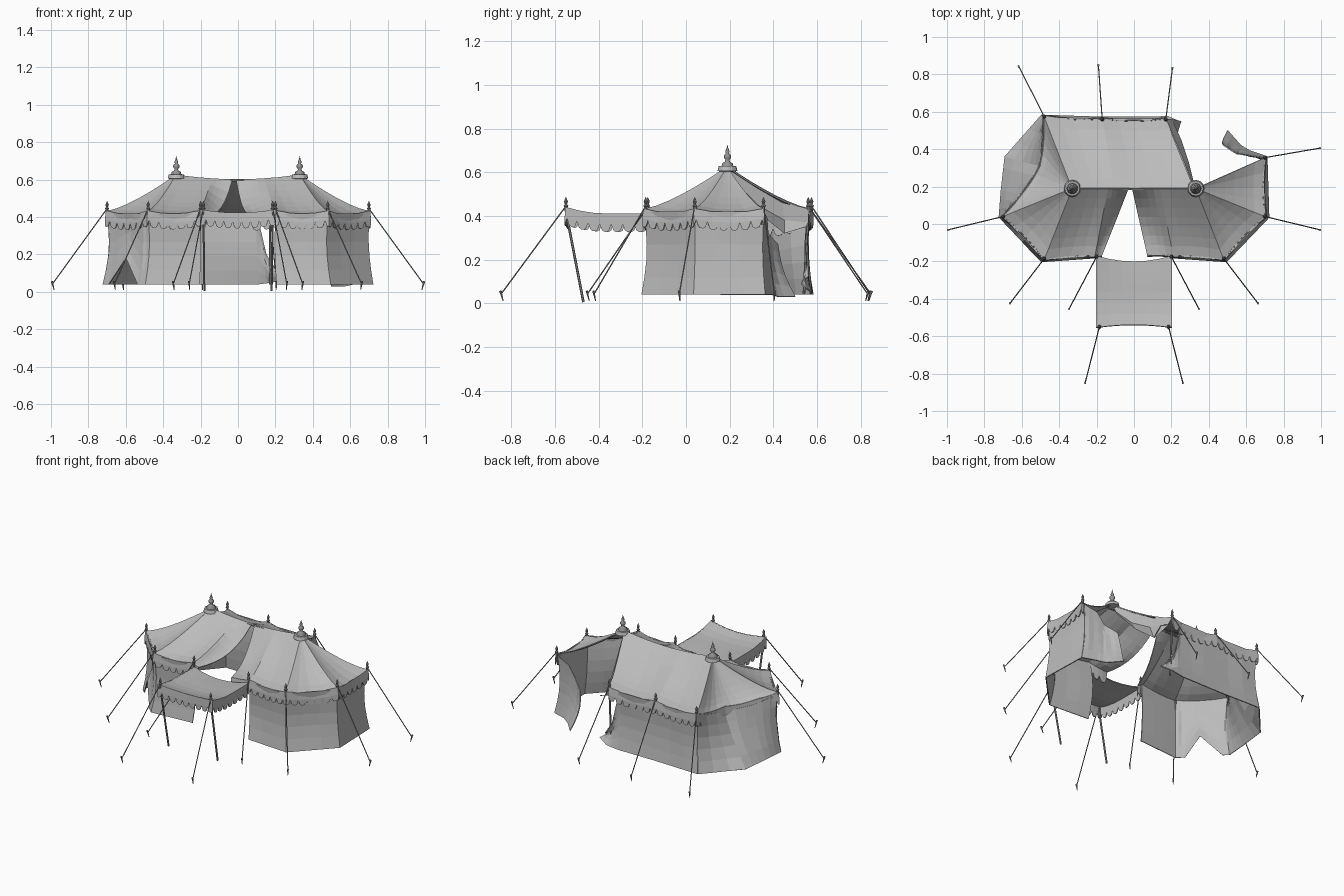
import bpy, bmesh, math, random
from mathutils import Vector

random.seed(4)
if "Cube" in bpy.data.objects:
    bpy.data.objects.remove(bpy.data.objects["Cube"])


def material(name, v):
    m = bpy.data.materials.new(name)
    m.use_nodes = True
    m.diffuse_color = (v, v, v, 1)
    m.node_tree.nodes["Principled BSDF"].inputs["Base Color"].default_value = (v, v, v, 1)
    return m


canvas = material("grey canvas", 0.5)
wood = material("dark grey wood", 0.3)


def finish(name, bm, mat, thick=0):
    me = bpy.data.meshes.new(name)
    bm.to_mesh(me)
    bm.free()
    me.materials.append(mat)
    ob = bpy.data.objects.new(name, me)
    bpy.context.scene.collection.objects.link(ob)
    if thick:
        s = ob.modifiers.new("thickness", "SOLIDIFY")
        s.thickness, s.offset = thick, 0
    return ob


def sheet(name, rows, thick=0.006):
    """Cloth spanned between rows of points."""
    bm = bmesh.new()
    vs = [[bm.verts.new(p) for p in r] for r in rows]
    for a, b in zip(vs, vs[1:]):
        for i in range(len(a) - 1):
            bm.faces.new((a[i], a[i + 1], b[i + 1], b[i]))
    return finish(name, bm, canvas, thick)


def rod(name, a, b, r, r2=None, sides=6):
    a, b = Vector(a), Vector(b)
    bm = bmesh.new()
    bmesh.ops.create_cone(bm, cap_ends=True, segments=sides, radius1=r,
                          radius2=r if r2 is None else r2, depth=(b - a).length)
    ob = finish(name, bm, wood)
    ob.location = (a + b) / 2
    ob.rotation_euler = (b - a).to_track_quat("Z", "Y").to_euler()
    return ob


def lathe(name, profile, loc, mat, sides=12):
    bm = bmesh.new()
    vs = [bm.verts.new((r, 0, z)) for r, z in profile]
    es = [bm.edges.new(p) for p in zip(vs, vs[1:])]
    bmesh.ops.spin(bm, geom=vs + es, axis=(0, 0, 1), cent=(0, 0, 0),
                   angle=math.tau, steps=sides, use_merge=True)
    bmesh.ops.remove_doubles(bm, verts=bm.verts, dist=0.0001)
    bmesh.ops.recalc_face_normals(bm, faces=bm.faces)
    ob = finish(name, bm, mat)
    ob.location = loc
    return ob


RIDGE_Y = 0.19
CENTRE = Vector((0, RIDGE_Y, 0))
EAVE = 0.43


def outward(p, d):
    o = Vector((p.x * 0.6, p.y - RIDGE_Y, 0))
    return p + o.normalized() * d


def valance(name, edge, push=0.01):
    """Toothed band hanging from an edge polyline."""
    pts = []
    for a, b in zip(edge, edge[1:]):
        n = max(1, round((b - a).length / 0.01))
        pts += [a.lerp(b, i / n) for i in range(n)]
    pts.append(edge[-1])
    teeth = (0.046, 0.074, 0.08, 0.08, 0.074)
    top = [outward(p, push * 0.4) + Vector((0, 0, 0.004)) for p in pts]
    mid = [outward(p, push) - Vector((0, 0, 0.042)) for p in pts]
    low = [outward(p, push) - Vector((0, 0, teeth[i % 5])) for i, p in enumerate(pts)]
    sheet(name, [top, mid, low], 0.005)


def roof(name, stations, n=4, levels=7):
    """Stations: eave x, y, z, the x where the seam meets the ridge, droop power."""
    eave, ridge, droop = [], [], []
    for k, (a, b) in enumerate(zip(stations, stations[1:])):
        A, B = Vector(a[:3]), Vector(b[:3])
        span = (B - A).length
        for i in range(n + (k == len(stations) - 2)):
            u = i / n
            sag = 4 * u * (1 - u) * span
            p = A.lerp(B, u)
            eave.append(outward(p, -0.04 * sag) - Vector((0, 0, 0.06 * sag)))
            x = a[3] + (b[3] - a[3]) * u
            ridge.append(Vector((x, RIDGE_Y, 0.60 + 0.025 * (x / 0.33) ** 2)))
            droop.append(a[4] + (b[4] - a[4]) * u)
    rows = []
    for j in range(levels + 1):
        v = j / levels
        row = []
        for e, r, d in zip(eave, ridge, droop):
            p = e.lerp(r, v)
            p.z = e.z + (r.z - e.z) * v ** d
            row.append(p)
        rows.append(row)
    sheet(name, rows)
    valance(name + "_valance", eave)


# Roof cloth: torn open above the entrance and at one rear corner
T = 1.35
roof("right_roof", [(0.07, -0.165, 0.41, -0.01, 2.6), (0.21, -0.17, EAVE, 0.14, T), (0.48, -0.19, EAVE, 0.33, T),
                    (0.70, 0.04, EAVE, 0.33, T), (0.70, 0.355, EAVE, 0.33, T)])
roof("left_roof", [(0.17, 0.56, EAVE, 0.32, T), (-0.17, 0.56, EAVE, -0.1, T), (-0.48, 0.575, EAVE, -0.33, T),
                   (-0.50, 0.31, 0.385, -0.33, T), (-0.62, 0.13, 0.40, -0.33, T), (-0.70, 0.04, EAVE, -0.33, T),
                   (-0.48, -0.19, EAVE, -0.33, T), (-0.21, -0.17, EAVE, -0.14, T),
                   (-0.17, -0.165, 0.41, -0.03, 2.8)])
rod("ridge_pole", (-0.33, RIDGE_Y, 0.595), (0.33, RIDGE_Y, 0.595), 0.008)


def W(x, y, top=0.42, bot=0.04, base=None):
    """One wall seam: its top point and its hem point."""
    t = Vector((x, y, top))
    b = Vector((*base, bot)) if base else CENTRE + (t - CENTRE) * 1.03
    b.z = bot
    return t, b


def wall(name, path, n=3, levels=5):
    cols = []
    for k, (p, q) in enumerate(zip(path, path[1:])):
        for i in range(n + (k == len(path) - 2)):
            u = i / n
            t, b = p[0].lerp(q[0], u), p[1].lerp(q[1], u)
            wave = random.uniform(-0.008, 0.004)
            cols.append([outward(t.lerp(b, j / levels), math.sin(math.pi * j / levels) * (wave - 0.017))
                         for j in range(levels + 1)])
    sheet(name, [list(r) for r in zip(*cols)])


# Side walls, one with a raised torn hem
wall("right_wall", [W(0.2, -0.17), W(0.48, -0.19), W(0.70, 0.04), W(0.69, 0.355)])
wall("left_wall", [W(-0.2, -0.17), W(-0.48, -0.19), W(-0.52, -0.15), W(-0.58, -0.085, bot=0.18),
                   W(-0.67, 0.01), W(-0.70, 0.04), W(-0.61, 0.15, 0.37, 0.04, (-0.71, 0.18)),
                   W(-0.50, 0.31, 0.35, 0.04, (-0.69, 0.36)), W(-0.48, 0.57)])
wall("back_wall", [W(-0.48, 0.57), W(-0.17, 0.56), W(0.10, 0.56),
                   W(0.15, 0.56, 0.2, 0.05, (0.18, 0.575)), W(0.2, 0.56, 0.12, 0.07, (0.25, 0.545))])

# Loose cloth beside the open rear corner
wall("loose_flap", [W(0.69, 0.355), W(0.60, 0.37, 0.39, 0.04, (0.62, 0.39)),
                    W(0.55, 0.375, 0.32, 0.03, (0.57, 0.42)),
                    W(0.48, 0.42, 0.27, 0.03, (0.50, 0.50))])
sheet("folded_roof_edge", [
    [Vector(p) for p in ((0.32, RIDGE_Y, 0.615), (0.27, 0.32, 0.53), (0.22, 0.44, 0.46), (0.17, 0.56, 0.43))],
    [Vector(p) for p in ((0.32, 0.21, 0.57), (0.29, 0.33, 0.45), (0.25, 0.45, 0.38), (0.20, 0.56, 0.37))],
    [Vector(p) for p in ((0.31, 0.21, 0.56), (0.27, 0.34, 0.41), (0.22, 0.45, 0.32), (0.25, 0.55, 0.35))]])


# Entrance canopy
def canopy_point(u, v):
    bow = 1 - (2 * u - 1) ** 2
    y = -0.17 - 0.38 * v - 0.03 * bow * (1 - v) + 0.015 * bow * v
    z = 0.407 + 0.03 * max(0, 2 * v - 1) ** 2 - 0.018 * bow + 0.006 * bow * math.sin(math.pi * v)
    return Vector(((u - 0.5) * 0.4, y, z))


N = 6
sheet("canopy", [[canopy_point(i / N, j / N) for i in range(N + 1)] for j in range(N + 1)])
valance("canopy_valance", [canopy_point(0, j / N) for j in range(N + 1)]
        + [canopy_point(i / N, 1) for i in range(1, N + 1)]
        + [canopy_point(1, 1 - j / N) for j in range(1, N + 1)], 0.004)

# Pointed poles, guy ropes and pegs
STAKES = [  # pole x, y; foot x, y, z; peg x, y
    ((0.48, -0.185), (0.48, -0.18, 0.36), (0.66, -0.42)),
    ((0.20, -0.175), (0.20, -0.17, 0.36), (0.345, -0.45)),
    ((0.70, 0.04), (0.695, 0.04, 0.36), (0.99, -0.03)),
    ((0.185, -0.55), (0.18, -0.47, 0.005), (0.26, -0.845)),
]
MIRROR = [((-x, y), (-fx, fy, fz), (-px, py)) for (x, y), (fx, fy, fz), (px, py) in STAKES]
REAR = [
    ((0.70, 0.355), (0.695, 0.35, 0.36), (0.99, 0.405)),
    ((0.17, 0.56), (0.17, 0.54, 0.04), (0.205, 0.83)),
    ((-0.17, 0.56), (-0.17, 0.55, 0.36), (-0.19, 0.845)),
    ((-0.48, 0.575), (-0.48, 0.57, 0.36), (-0.615, 0.84)),
]
TIP = [(0, 0), (0.007, 0), (0.007, 0.02), (0.011, 0.026), (0.005, 0.034), (0.009, 0.046), (0, 0.068)]
for top, foot, peg in STAKES + MIRROR + REAR:
    t = Vector((*top, 0.42))
    p = Vector((*peg, 0.045))
    away = (p - t).normalized()
    away.z = 0
    rod("pole", foot, t, 0.006)
    lathe("pole_tip", TIP, t, wood, 8)
    rod("guy_rope", t + Vector((0, 0, 0.025)), p, 0.0032, sides=5)
    rod("peg", p + away * 0.009 + Vector((0, 0, 0.012)), p - away * 0.012 - Vector((0, 0, 0.035)), 0.006, 0.002)

# Ridge finials and the cloth collars beneath them
COLLAR = [(0, -0.02), (0.046, -0.012), (0.04, 0.01), (0, 0.014)]
FINIAL = [(0, -0.004), (0.034, 0), (0.036, 0.008), (0.024, 0.014), (0.026, 0.022), (0.012, 0.03),
          (0.009, 0.038), (0.017, 0.05), (0.016, 0.06), (0.007, 0.068), (0.010, 0.078), (0.004, 0.092), (0, 0.11)]
for x in (-0.33, 0.33):
    lathe("roof_collar", COLLAR, (x, RIDGE_Y, 0.618), canvas)
    f = lathe("finial", FINIAL, (x, RIDGE_Y, 0.618), wood, 16)
    for poly in f.data.polygons:
        poly.use_smooth = True
